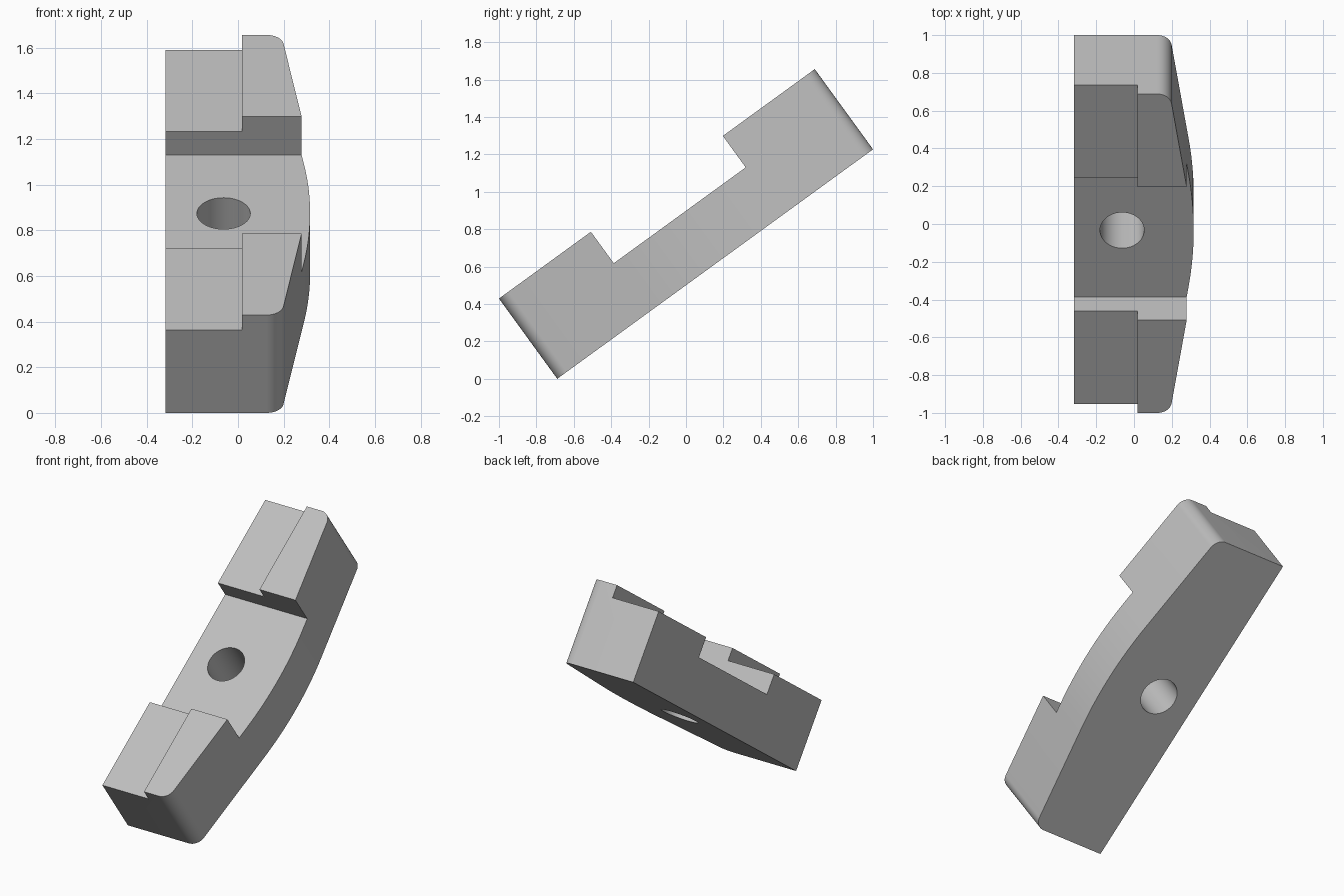
import bpy, bmesh, math
from mathutils import Matrix

cube = bpy.data.objects.get("Cube")
if cube:
    bpy.data.objects.remove(cube, do_unlink=True)

HALF = 1.0435       # half length of the block
THICK = 0.53
LEFT, BULGE = -0.317, 0.316
SLOPE = math.atan(0.144)
TILT = math.radians(36)

grey = bpy.data.materials.new("plain_grey")
grey.use_nodes = True
grey.diffuse_color = (0.52, 0.52, 0.52, 1)
grey.node_tree.nodes["Principled BSDF"].inputs["Base Color"].default_value = grey.diffuse_color


def make_object(name, bm):
    bmesh.ops.recalc_face_normals(bm, faces=bm.faces)
    mesh = bpy.data.meshes.new(name)
    bm.to_mesh(mesh)
    bm.free()
    mesh.materials.append(grey)
    obj = bpy.data.objects.new(name, mesh)
    bpy.context.collection.objects.link(obj)
    return obj


def box(name, low, high):
    bm = bmesh.new()
    bmesh.ops.create_cube(bm, size=1)
    for v in bm.verts:
        v.co = [(a + b) / 2 + c * (b - a) for a, b, c in zip(low, high, v.co)]
    return make_object(name, bm)


def arc(cx, cy, r, start, end, steps):
    angles = [start + (end - start) * i / steps for i in range(steps + 1)]
    return [(cx + r * math.cos(a), cy + r * math.sin(a)) for a in angles]


# Plan outline: rounded corner, tapered side, shallow bulge, then mirrored
fillet = 0.075
bulge_r = 0.358 / math.sin(SLOPE)
corner = arc(0.125, -HALF + fillet, fillet, -math.pi / 2, -SLOPE, 12)
belly = arc(BULGE - bulge_r, 0, bulge_r, -SLOPE, SLOPE, 20)
outline = [(LEFT, -HALF)] + corner + belly
outline += [(x, -y) for x, y in reversed(corner)] + [(LEFT, HALF)]

bm = bmesh.new()
base = bm.faces.new([bm.verts.new((x, y, 0)) for x, y in outline])
top = bmesh.ops.extrude_face_region(bm, geom=[base])
bmesh.ops.translate(bm, vec=(0, 0, THICK),
                    verts=[g for g in top["geom"] if isinstance(g, bmesh.types.BMVert)])
block = make_object("clamp_block", bm)

# Central channel, lowered ledge along one side, and the bolt hole
channel = box("channel_cutter", (-1, -0.436, 0.322), (1, 0.436, 1))
ledge = box("ledge_cutter", (-1, -2, 0.45), (0.018, 2, 1.1))
bm = bmesh.new()
bmesh.ops.create_cone(bm, cap_ends=True, segments=48, radius1=0.117, radius2=0.117,
                      depth=2, matrix=Matrix.Translation((-0.063, 0, 0)))
hole = make_object("hole_cutter", bm)

bpy.context.view_layer.objects.active = block
for cutter in (channel, ledge, hole):
    cutter.hide_render = True
    mod = block.modifiers.new(cutter.name, "BOOLEAN")
    mod.operation = "DIFFERENCE"
    mod.solver = "EXACT"
    mod.object = cutter
    bpy.ops.object.modifier_apply(modifier=mod.name)
    bpy.data.objects.remove(cutter, do_unlink=True)

# Tilt the block so its lower edge rests on the ground
block.rotation_euler.x = TILT
block.location = (0, THICK * math.sin(TILT) / 2, HALF * math.sin(TILT))

bpy.ops.object.select_all(action="DESELECT")
block.select_set(True)
bpy.ops.object.shade_smooth_by_angle(angle=math.radians(30))
